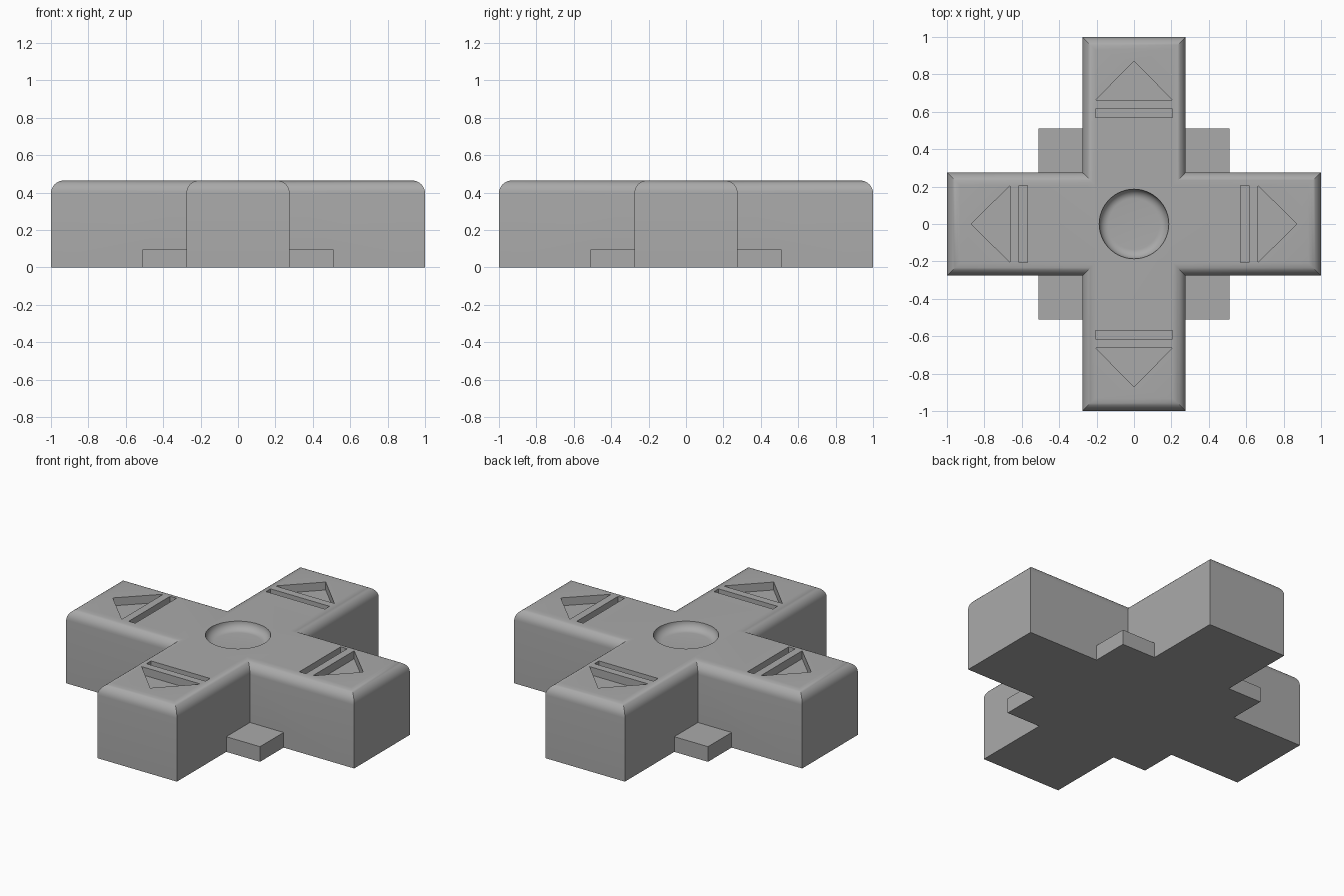
import bpy, bmesh, math
from mathutils import Matrix, Vector

default = bpy.data.objects.get("Cube")
if default:
    bpy.data.objects.remove(default, do_unlink=True)

HALF, TOP, ROUND = 0.276, 0.465, 0.068
DEPTH = 0.05

grey = bpy.data.materials.new("plain grey")
grey.use_nodes = True
grey.diffuse_color = (0.4, 0.4, 0.4, 1)
grey.node_tree.nodes["Principled BSDF"].inputs["Base Color"].default_value = grey.diffuse_color


def prism(bm, outline, low, high):
    """Extrude a flat outline from low to high."""
    base = bm.faces.new([bm.verts.new((x, y, low)) for x, y in outline])
    grown = bmesh.ops.extrude_face_region(bm, geom=[base])
    verts = [v for v in grown["geom"] if isinstance(v, bmesh.types.BMVert)]
    bmesh.ops.translate(bm, verts=verts, vec=(0, 0, high - low))


def rectangle(x0, x1, y):
    return [(x0, -y), (x1, -y), (x1, y), (x0, y)]


def quarter_turns(points):
    for i in range(4):
        turn = Matrix.Rotation(i * math.pi / 2, 2)
        yield [tuple(turn @ Vector(p)) for p in points]


def make_object(name, bm):
    bmesh.ops.recalc_face_normals(bm, faces=bm.faces)
    mesh = bpy.data.meshes.new(name)
    bm.to_mesh(mesh)
    bm.free()
    mesh.materials.append(grey)
    obj = bpy.data.objects.new(name, mesh)
    bpy.context.collection.objects.link(obj)
    return obj


# Cross-shaped body with rounded top edges
bm = bmesh.new()
arm = [(HALF, -HALF), (1, -HALF), (1, HALF)]
prism(bm, [p for points in quarter_turns(arm) for p in points], 0, TOP)
top_edges = [e for e in bm.edges if all(v.co.z > TOP - 0.001 for v in e.verts)]
bmesh.ops.bevel(bm, geom=top_edges, offset=ROUND, segments=8, profile=0.5, affect="EDGES")
body = make_object("cross_pad", bm)

# Square base plate whose corners show between the arms
bm = bmesh.new()
prism(bm, rectangle(-0.51, 0.51, 0.51), 0, 0.095)
plate = make_object("base_plate", bm)

# Arrow and bar recesses on each arm
bm = bmesh.new()
arrow = [(0.663, -0.205), (0.87, 0), (0.663, 0.205)]
for shape in (arrow, rectangle(0.57, 0.615, 0.205)):
    for outline in quarter_turns(shape):
        prism(bm, outline, TOP - DEPTH, TOP + 0.1)
recesses = make_object("recess_cutter", bm)

# Round centre dish with a curved wall
bm = bmesh.new()
floor = TOP - DEPTH
profile = [(0, TOP + 0.1), (0.186, TOP + 0.1)]
for i in range(9):
    a = i / 8 * math.pi / 2
    profile.append((0.136 + 0.05 * math.cos(a), TOP - DEPTH * math.sin(a)))
profile.append((0, floor))
verts = [bm.verts.new((r, 0, z)) for r, z in profile]
edges = [bm.edges.new(pair) for pair in zip(verts, verts[1:])]
bmesh.ops.spin(bm, geom=verts + edges, cent=(0, 0, 0), axis=(0, 0, 1),
               angle=math.tau, steps=64)
bmesh.ops.remove_doubles(bm, verts=bm.verts, dist=0.0001)
dish = make_object("dish_cutter", bm)

# Join the plate and cut the recesses
bpy.context.view_layer.objects.active = body
for tool, operation in ((plate, "UNION"), (recesses, "DIFFERENCE"), (dish, "DIFFERENCE")):
    mod = body.modifiers.new(tool.name, "BOOLEAN")
    mod.operation = operation
    mod.solver = "EXACT"
    mod.object = tool
    bpy.ops.object.modifier_apply(modifier=mod.name)
    bpy.data.objects.remove(tool, do_unlink=True)

bpy.ops.object.select_all(action="DESELECT")
body.select_set(True)
bpy.ops.object.shade_smooth_by_angle(angle=math.radians(30))
